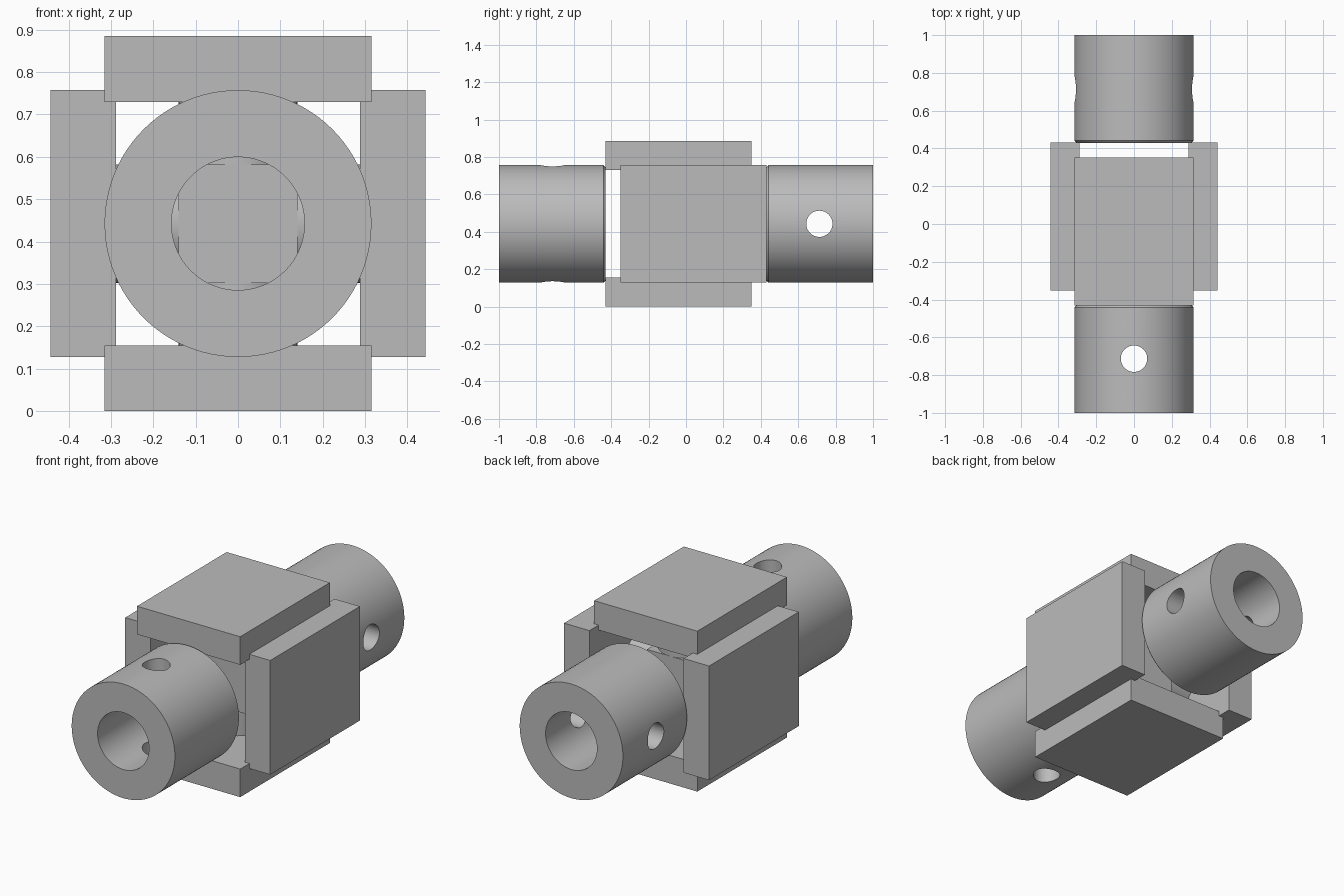
import bpy
import bmesh
from math import radians
from mathutils import Matrix

MID = 0.4425      # height of the joint axis
OUTER = 0.315     # hub radius
BORE = 0.157      # hub bore radius
HUB_IN = 0.43     # inner end of each hub
PIN = 0.14        # cross pin radius

default = bpy.data.objects.get("Cube")
if default:
    bpy.data.objects.remove(default, do_unlink=True)

grey = bpy.data.materials.new("machined grey")
grey.use_nodes = True
colour = (0.5, 0.5, 0.5, 1)
grey.diffuse_color = colour
grey.node_tree.nodes["Principled BSDF"].inputs["Base Color"].default_value = colour

AXIS_ROT = {
    "x": Matrix.Rotation(radians(90), 4, "Y"),
    "y": Matrix.Rotation(radians(90), 4, "X"),
    "z": Matrix.Identity(4),
}


def finish(name, bm):
    bmesh.ops.recalc_face_normals(bm, faces=bm.faces)
    mesh = bpy.data.meshes.new(name)
    bm.to_mesh(mesh)
    bm.free()
    mesh.materials.append(grey)
    obj = bpy.data.objects.new(name, mesh)
    bpy.context.collection.objects.link(obj)
    return obj


def box(name, centre, size):
    bm = bmesh.new()
    bmesh.ops.create_cube(bm, size=1, matrix=Matrix.Translation(centre) @ Matrix.Diagonal((*size, 1)))
    return finish(name, bm)


def rod(name, centre, radius, length, axis):
    bm = bmesh.new()
    bmesh.ops.create_cone(bm, cap_ends=True, segments=64, radius1=radius, radius2=radius,
                          depth=length, matrix=Matrix.Translation(centre) @ AXIS_ROT[axis])
    return finish(name, bm)


def smooth(obj):
    bpy.ops.object.select_all(action="DESELECT")
    obj.select_set(True)
    bpy.context.view_layer.objects.active = obj
    bpy.ops.object.shade_smooth_by_angle(angle=radians(30))


def hub(name, side, hole_axis):
    # Turned sleeve with a softened inner rim
    c = 0.012
    profile = [(BORE, 1), (OUTER, 1), (OUTER, HUB_IN + c), (OUTER - c, HUB_IN), (BORE, HUB_IN)]
    bm = bmesh.new()
    verts = [bm.verts.new((r, side * y, MID)) for r, y in profile]
    edges = [bm.edges.new((verts[i - 1], verts[i])) for i in range(len(verts))]
    bmesh.ops.spin(bm, geom=verts + edges, cent=(0, 0, MID), axis=(0, 1, 0),
                   angle=radians(360), steps=96, use_duplicate=False)
    bmesh.ops.remove_doubles(bm, verts=bm.verts, dist=0.0001)
    obj = finish(name, bm)

    # Cross-drilled hole through both walls
    cutter = rod(name + "_hole_cutter", (0, side * 0.713, MID), 0.07, 1, hole_axis)
    mod = obj.modifiers.new("drill", "BOOLEAN")
    mod.operation = "DIFFERENCE"
    mod.solver = "EXACT"
    mod.object = cutter
    bpy.context.view_layer.objects.active = obj
    bpy.ops.object.modifier_apply(modifier=mod.name)
    bpy.data.objects.remove(cutter, do_unlink=True)
    smooth(obj)


hub("front_hub", -1, "z")
hub("back_hub", 1, "x")

# Fork arms: the front fork grips above and below, the back fork at the sides
REACH = 0.365     # arm centre, out from the axis
THICK = 0.155
LENGTH = 0.782
for sign, upright, lateral in ((1, "top", "left"), (-1, "bottom", "right")):
    box("front_fork_" + upright, (0, -0.04, MID + sign * REACH), (2 * OUTER, LENGTH, THICK))
    box("back_fork_" + lateral, (sign * REACH, 0.04, MID), (THICK, LENGTH, 2 * OUTER))

# Central cross: a block with a pin through it in each direction
box("cross_block", (0, 0, MID), (2 * PIN, 2 * PIN, 2 * PIN))
for axis, name in (("x", "cross_pin_sideways"), ("z", "cross_pin_upright")):
    smooth(rod(name, (0, 0, MID), PIN, 0.6, axis))
